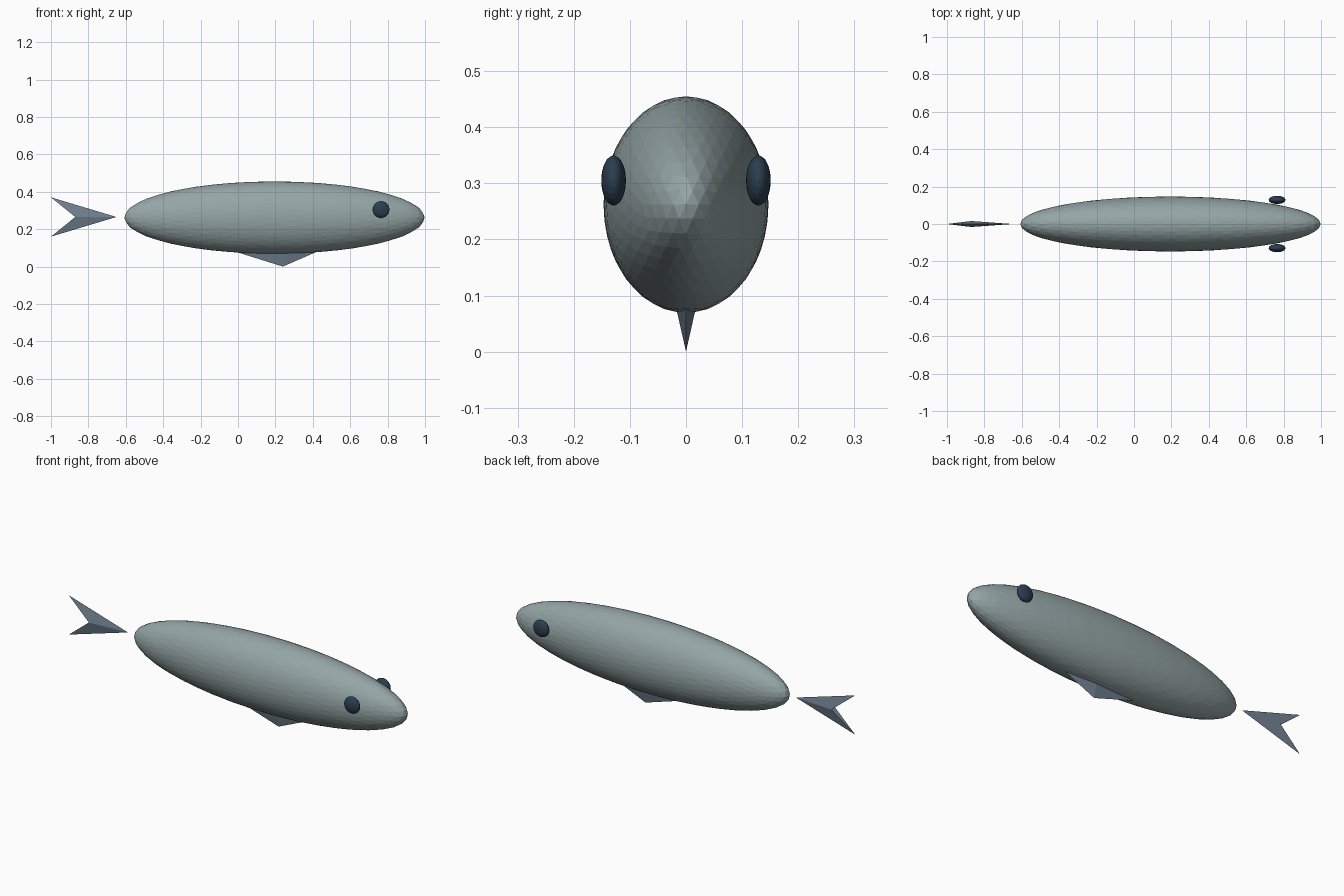
import bpy
import bmesh
from math import atan
from mathutils import Matrix, Vector

default = bpy.data.objects.get("Cube")
if default:
    bpy.data.objects.remove(default)


def material(name, rgb):
    mat = bpy.data.materials.new(name)
    mat.use_nodes = True
    mat.diffuse_color = (*rgb, 1)
    mat.node_tree.nodes["Principled BSDF"].inputs["Base Color"].default_value = (*rgb, 1)
    return mat


def finish(bm, name, mat):
    bmesh.ops.recalc_face_normals(bm, faces=bm.faces)
    mesh = bpy.data.meshes.new(name)
    bm.to_mesh(mesh)
    bm.free()
    mesh.materials.append(mat)
    obj = bpy.data.objects.new(name, mesh)
    bpy.context.collection.objects.link(obj)


def ellipsoid(name, center, radii, detail, mat):
    """Faceted icosphere turned so that an edge midpoint faces each axis."""
    bm = bmesh.new()
    turn = Matrix.Rotation(-atan(2) / 2, 4, "Y")
    bmesh.ops.create_icosphere(bm, subdivisions=detail, radius=1, matrix=turn)
    bmesh.ops.scale(bm, vec=radii, verts=bm.verts)
    bmesh.ops.translate(bm, vec=center, verts=bm.verts)
    finish(bm, name, mat)


def dart_fin(name, nose, tips, notch, half_width, mat):
    """Dart-shaped fin in the xz plane, thickest at the notch."""
    bm = bmesh.new()
    point = lambda p, y=0: bm.verts.new(Vector((p[0], y, p[1])))
    tip_a, tip_b = (point(t) for t in tips)
    front = point(nose)
    near, far = point(notch, -half_width), point(notch, half_width)
    for tip in (tip_a, tip_b):
        bm.faces.new((front, tip, near))
        bm.faces.new((front, far, tip))
        bm.faces.new((tip, far, near))
    finish(bm, name, mat)


body_grey = material("body grey", (0.300, 0.376, 0.381))
fin_slate = material("fin slate", (0.162, 0.216, 0.279))
eye_navy = material("eye dark navy", (0.025, 0.048, 0.080))

# Body
ellipsoid("body", (0.195, 0, 0.262), (0.803, 0.147, 0.193), 4, body_grey)

# Eyes
for side, name in ((1, "left_eye"), (-1, "right_eye")):
    ellipsoid(name, (0.765, side * 0.129, 0.305), (0.045, 0.022, 0.045), 3, eye_navy)

# Forked tail, just behind the body
dart_fin("tail_fin", (-0.65, 0.265), ((-1, 0.37), (-1, 0.16)), (-0.87, 0.265), 0.016, fin_slate)

# Belly fin, its upper edge hidden in the body
dart_fin("belly_fin", (0.24, 0), ((-0.08, 0.1), (0.47, 0.1)), (0.24, 0.08), 0.018, fin_slate)
